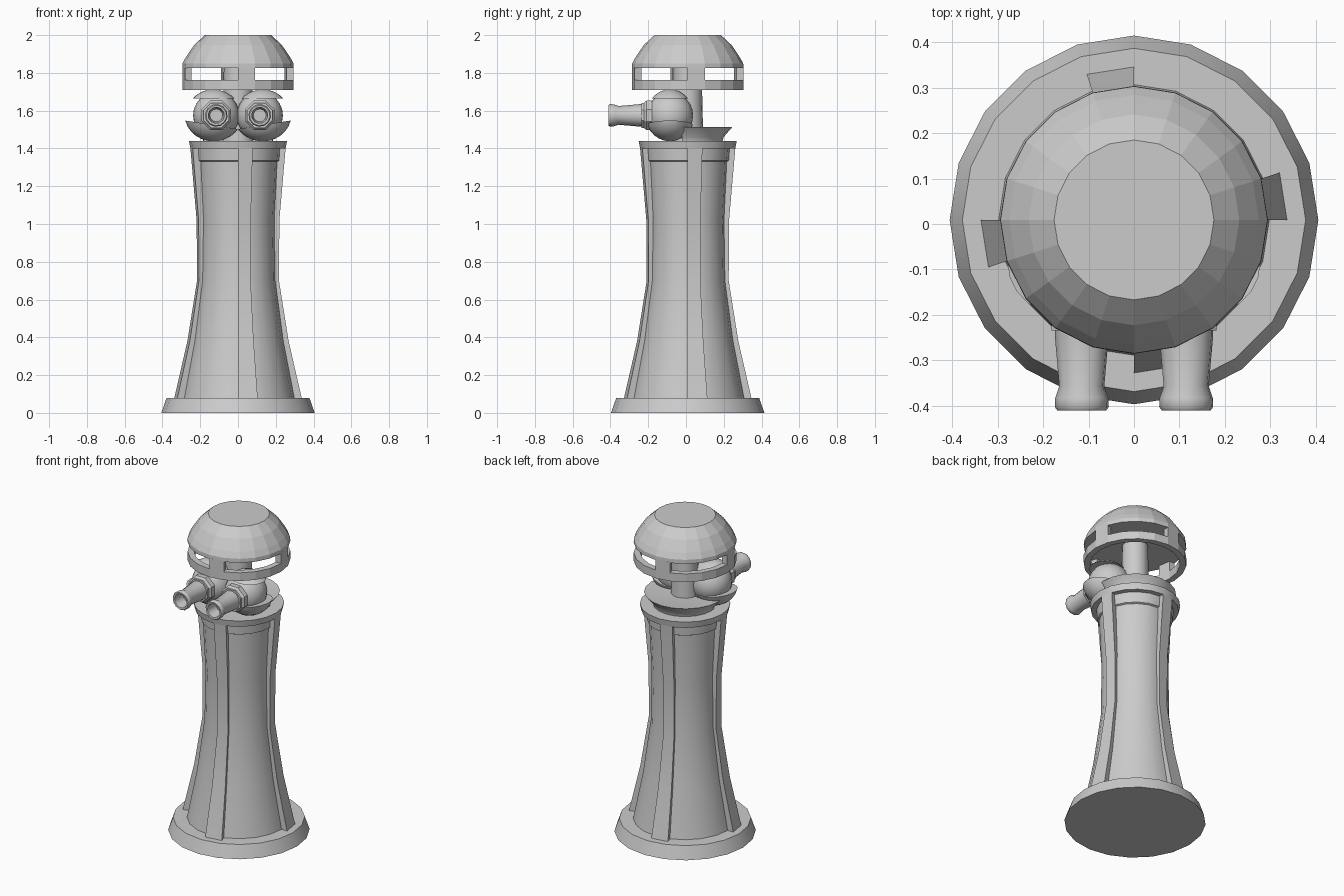
import bpy, bmesh, math
from mathutils import Matrix, Vector

if "Cube" in bpy.data.objects:
    bpy.data.objects.remove(bpy.data.objects["Cube"])

CY = 0.009            # tower axis sits slightly behind the origin
AXIS = Matrix.Translation((0, CY, 0))
SEG = 20
STEP = 360 / SEG


def finish(name, bm, smooth=None):
    bmesh.ops.remove_doubles(bm, verts=bm.verts, dist=1e-5)
    bmesh.ops.recalc_face_normals(bm, faces=bm.faces)
    me = bpy.data.meshes.new(name)
    bm.to_mesh(me)
    bm.free()
    ob = bpy.data.objects.new(name, me)
    bpy.context.collection.objects.link(ob)
    if smooth:
        bpy.ops.object.select_all(action='DESELECT')
        ob.select_set(True)
        bpy.context.view_layer.objects.active = ob
        bpy.ops.object.shade_smooth_by_angle(angle=math.radians(smooth))
    return ob


def revolve(bm, profile, n=SEG, start=0.0, sweep=360.0, loop=False, mat=AXIS):
    """Spin an (r, z) profile round z; loop closes the profile, otherwise ends are capped."""
    full = sweep >= 360
    cols = n if full else n + 1
    rings = []
    for i in range(cols):
        a = math.radians(start + sweep * i / n)
        rings.append([bm.verts.new(mat @ Vector((r * math.cos(a), r * math.sin(a), z)))
                      for r, z in profile])
    m = len(profile)
    for i in range(n):
        a, b = rings[i], rings[(i + 1) % cols]
        for j in range(m if loop else m - 1):
            k = (j + 1) % m
            bm.faces.new((a[j], b[j], b[k], a[k]))
    if loop and not full:
        bm.faces.new(rings[0])
        bm.faces.new(rings[-1])
    if full and not loop:
        for j in (0, m - 1):
            if profile[j][0] > 1e-4:
                bm.faces.new([c[j] for c in rings])


def lathe(name, profile, smooth=30, **kw):
    bm = bmesh.new()
    revolve(bm, profile, **kw)
    return finish(name, bm, smooth)


# Foot, waisted column and top ring
lathe("base_plinth", [(0.406, 0), (0.378, 0.08)])
lathe("column", [(0.30, 0.07), (0.24, 0.38), (0.197, 0.70), (0.192, 1.02),
                 (0.207, 1.33), (0.217, 1.335), (0.222, 1.41)])
lathe("top_ring", [(0.252, 1.40), (0.26, 1.44)])

# Four ribs, each one facet wide
outer = [(0.337, 0.08), (0.268, 0.38), (0.217, 0.70), (0.219, 1.02), (0.252, 1.40)]
inner = [(r - 0.05, z) for r, z in reversed(outer)]
bm = bmesh.new()
for k in range(4):
    revolve(bm, outer + inner, n=1, start=90 * k, sweep=STEP, loop=True)
finish("column_ribs", bm, 30)

# Half dish behind the eyes, and central post
bm = bmesh.new()
revolve(bm, [(0.185, 1.44), (0.19, 1.46), (0.236, 1.513), (0.215, 1.508)])
cut = bmesh.ops.bisect_plane(bm, geom=bm.verts[:] + bm.edges[:] + bm.faces[:],
                             plane_co=(0, -0.02, 0), plane_no=(0, -1, 0), clear_outer=True)
bmesh.ops.holes_fill(bm, edges=[e for e in bm.edges if e.is_boundary])
finish("rear_dish", bm, 30)
lathe("centre_post", [(0.085, 1.44), (0.078, 1.60), (0.075, 1.84)], n=16)

# Cap: lower band, four window posts, faceted roof
lathe("cap_band", [(0.295, 1.71), (0.295, 1.762), (0.258, 1.762), (0.258, 1.71)],
      smooth=None, loop=True)
bm = bmesh.new()
for k in range(4):
    revolve(bm, [(0.295, 1.76), (0.295, 1.83), (0.258, 1.83), (0.258, 1.76)],
            n=1, start=90 * k, sweep=STEP, loop=True)
finish("cap_window_posts", bm)
lathe("cap_roof", [(0.295, 1.825), (0.294, 1.85), (0.275, 1.885), (0.232, 1.948), (0.176, 2.0)],
      smooth=None)


def lid(name, centre, radius, scale, co, no):
    """Part of a thick spherical shell kept below a cutting plane."""
    bm = bmesh.new()
    for r in (radius, radius - 0.018):
        bmesh.ops.create_uvsphere(bm, u_segments=24, v_segments=14, radius=r)
    bmesh.ops.bisect_plane(bm, geom=bm.verts[:] + bm.edges[:] + bm.faces[:],
                           plane_co=co, plane_no=no, clear_outer=True)
    bmesh.ops.bridge_loops(bm, edges=[e for e in bm.edges if e.is_boundary])
    bm.transform(Matrix.Translation(centre) @ Matrix.Diagonal((*scale, 1)))
    finish(name, bm, 35)


# Paired eyes with lids, collars and hollow nozzles
EZ, EY = 1.575, -0.085
nozzle = [(0.0, 0.12), (0.06, 0.12), (0.06, 0.16), (0.05, 0.272), (0.059, 0.298), (0.06, 0.318),
          (0.054, 0.326), (0.043, 0.324), (0.034, 0.25), (0.0, 0.25)]
collar = [(0.05, 0.09), (0.084, 0.095), (0.084, 0.125), (0.072, 0.138), (0.072, 0.15), (0.05, 0.15)]
for side, s in (("left", -1), ("right", 1)):
    bm = bmesh.new()
    bmesh.ops.create_uvsphere(bm, u_segments=20, v_segments=12, radius=0.123,
                              matrix=Matrix.Translation((s * 0.115, EY, EZ)))
    finish(side + "_eyeball", bm, 40)
    fwd = Matrix.Translation((s * 0.115, EY, EZ)) @ Matrix.Rotation(math.radians(90), 4, 'X')
    fwd = fwd @ Matrix.Rotation(math.radians(22.5), 4, 'Z')
    lathe(side + "_collar", collar, n=8, loop=True, mat=fwd)
    lathe(side + "_nozzle", nozzle, smooth=50, n=12, mat=fwd)
    lid(side + "_lower_lid", (s * 0.13, EY, EZ), 0.152, (1, 0.86, 0.9),
        (0, 0, -0.057), (-s * 0.18, 0, 1))
    lid(side + "_upper_lid", (s * 0.13, EY, EZ), 0.145, (1, 0.88, 0.95),
        (0, 0, 0.095), (0, 0, -1))
